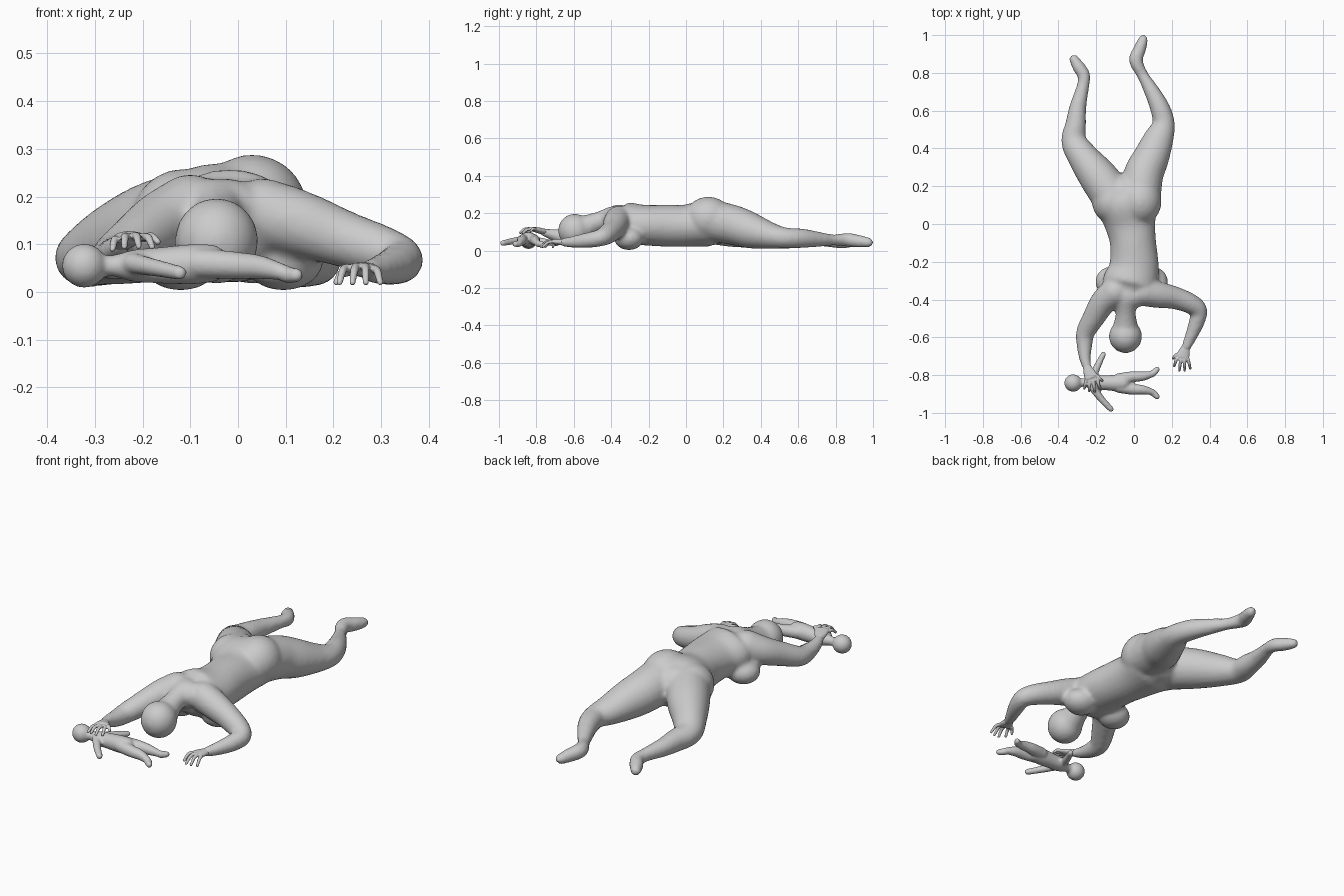
import bpy, bmesh, math
from mathutils import Vector, Matrix

SIDES = 20


def spline(points, steps=4):
    """Catmull-Rom through (x, y, z, width, height) points."""
    pts = [tuple(p) if len(p) == 5 else tuple(p) + (p[3],) for p in points]
    ext = [pts[0]] + pts + [pts[-1]]
    out = []
    for i in range(1, len(ext) - 2):
        for s in range(steps):
            t = s / steps
            out.append([0.5 * (2 * b + (c - a) * t + (2 * a - 5 * b + 4 * c - d) * t * t
                               + (3 * b - a - 3 * c + d) * t ** 3)
                        for a, b, c, d in zip(*ext[i - 1:i + 3])])
    out.append(list(pts[-1]))
    return out


def tube(bm, points, sides=SIDES):
    """Round-ended limb with elliptical sections."""
    path = spline(points)
    pos = [Vector(p[:3]) for p in path]
    stations = []
    for i, p in enumerate(path):
        t = (pos[min(i + 1, len(path) - 1)] - pos[max(i - 1, 0)]).normalized()
        stations.append((pos[i], t, p[3], p[4]))

    def cap(station, sign):
        c, t, w, h = station
        r = min(w, h)
        return [(c + t * sign * r * math.sin(a), t, w * math.cos(a), h * math.cos(a))
                for a in (0.4, 0.8, 1.15, 1.45)]
    stations = cap(stations[0], -1)[::-1] + stations + cap(stations[-1], 1)
    rings = []
    for c, t, w, h in stations:
        side = t.cross(Vector((0, 0, 1))).normalized()
        up = side.cross(t)
        rings.append([bm.verts.new(c + side * w * math.cos(2 * math.pi * k / sides)
                                   + up * h * math.sin(2 * math.pi * k / sides))
                      for k in range(sides)])
    for a, b in zip(rings, rings[1:]):
        for k in range(sides):
            n = (k + 1) % sides
            bm.faces.new((a[k], a[n], b[n], b[k]))
    bm.faces.new(rings[0][::-1])
    bm.faces.new(rings[-1])


def ball(bm, centre, radii):
    bmesh.ops.create_uvsphere(bm, u_segments=24, v_segments=16, radius=1,
                              matrix=Matrix.Translation(centre) @ Matrix.Diagonal((*radii, 1)))


def finish(bm, name, voxel, smooth):
    bmesh.ops.recalc_face_normals(bm, faces=bm.faces)
    mesh = bpy.data.meshes.new(name)
    bm.to_mesh(mesh)
    bm.free()
    mesh.shade_smooth()
    ob = bpy.data.objects.new(name, mesh)
    bpy.context.collection.objects.link(ob)
    rm = ob.modifiers.new("blend", 'REMESH')
    rm.mode = 'VOXEL'
    rm.voxel_size = voxel
    rm.use_smooth_shade = True
    sm = ob.modifiers.new("soften", 'SMOOTH')
    sm.factor = 0.5
    sm.iterations = smooth
    return ob


# Large lying figure: torso
bm = bmesh.new()
tube(bm, [(-.035, -.38, .17, .10, .07), (-.025, -.33, .15, .145, .11), (.0, -.23, .137, .132, .108),
          (-.005, -.1, .133, .122, .112), (-.02, 0, .133, .135, .113),
          (-.035, .1, .145, .165, .125), (-.04, .15, .145, .15, .115)], 28)
for x, z, r in ((.03, .172, .116), (-.115, .15, .108)):          # buttocks
    ball(bm, (x, .12, z), (r, r * 1.1, r))
for x in (.095, -.12):                                           # chest
    ball(bm, (x, -.305, .067), (.085, .08, .064))
# Head and neck
ball(bm, (-.045, -.595, .107), (.088, .089, .09))
tube(bm, [(-.04, -.40, .175, .06), (-.043, -.47, .155, .052), (-.045, -.54, .125, .066)])
# Legs
tube(bm, [(-.11, .14, .145, .11), (-.19, .25, .122, .103), (-.27, .355, .095, .082),
          (-.318, .44, .072, .068, .06), (-.308, .53, .065, .055), (-.297, .62, .06, .045),
          (-.27, .73, .055, .033), (-.265, .785, .05, .034), (-.292, .83, .045, .034),
          (-.317, .872, .04, .026)])
tube(bm, [(.03, .14, .16, .112), (.05, .26, .135, .106), (.09, .35, .106, .096),
          (.13, .45, .08, .08, .072), (.157, .53, .068, .06, .056), (.135, .62, .066, .052),
          (.085, .72, .06, .039), (.045, .79, .057, .03), (.01, .865, .058, .037),
          (.03, .925, .05, .034), (.048, .975, .044, .027)])
# Arms
tube(bm, [(.05, -.36, .165, .075), (.13, -.375, .143, .07), (.22, -.392, .112, .06),
          (.305, -.425, .085, .053), (.343, -.462, .068, .046), (.328, -.53, .055, .041),
          (.295, -.61, .046, .031), (.27, -.665, .045, .024, .02)])
tube(bm, [(-.10, -.36, .17, .078), (-.16, -.41, .142, .07), (-.21, -.49, .108, .06),
          (-.257, -.575, .075, .05), (-.262, -.64, .073, .042), (-.26, -.71, .085, .031),
          (-.247, -.765, .1, .023, .02)])
finish(bm, "lying_figure", .011, 6)


def hand(name, wrist, knuckles, palm_r, fingers):
    """Palm plus curved fingers given as (knuckle, tip) pairs."""
    bm = bmesh.new()
    w, k = Vector(wrist), Vector(knuckles)
    tube(bm, [(*w, .021, .017), (*w.lerp(k, .5), palm_r * .85, .016), (*k, palm_r, .014)])
    for a, b in fingers:
        a, b = Vector(a), Vector(b)
        root = a.lerp(k, .35)
        mid = a.lerp(b, .5) + Vector((0, 0, .008))
        tube(bm, [(*root, .009), (*a, .009), (*mid, .0085), (*b, .007)], 10)
    finish(bm, name, .004, 2)


hand("right_hand", (.275, -.65, .045), (.257, -.705, .048), .036,
     [((.225, -.715, .05), (.213, -.752, .02)), ((.247, -.725, .053), (.24, -.775, .02)),
      ((.267, -.725, .053), (.268, -.775, .02)), ((.287, -.718, .048), (.298, -.765, .02)),
      ((.225, -.69, .04), (.206, -.712, .02))])
hand("left_hand", (-.25, -.755, .1), (-.227, -.81, .114), .036,
     [((-.255, -.83, .11), (-.263, -.872, .09)), ((-.236, -.838, .116), (-.238, -.885, .095)),
      ((-.215, -.838, .117), (-.208, -.888, .096)), ((-.195, -.828, .115), (-.18, -.872, .095)),
      ((-.195, -.805, .113), (-.168, -.83, .105))])

# Infant lying in front: body, head, limbs
bm = bmesh.new()
tube(bm, [(-.25, -.84, .055, .025, .025), (-.215, -.84, .055, .04, .034), (-.16, -.84, .056, .039, .038),
          (-.10, -.842, .058, .043, .042), (-.06, -.842, .06, .042, .04)])
tube(bm, [(-.30, -.84, .055, .022), (-.25, -.84, .055, .022)])
ball(bm, (-.322, -.842, .055), (.047, .046, .046))
for s in (1, -1):
    tube(bm, [(-.08, -.842 + s * .02, .06, .032), (-.01, -.842 + s * .033, .056, .029),
              (.045, -.842 + s * .036, .052, .025), (.09, -.842 + s * .046, .042, .018),
              (.105, -.842 + s * .055, .036, .018), (.122, -.842 + s * .072, .035, .015)])
tube(bm, [(-.22, -.815, .055, .022), (-.19, -.745, .045, .018), (-.162, -.69, .037, .014)])
tube(bm, [(-.22, -.865, .06, .022), (-.17, -.93, .05, .018), (-.122, -.98, .04, .015)])
finish(bm, "infant", .006, 4)
